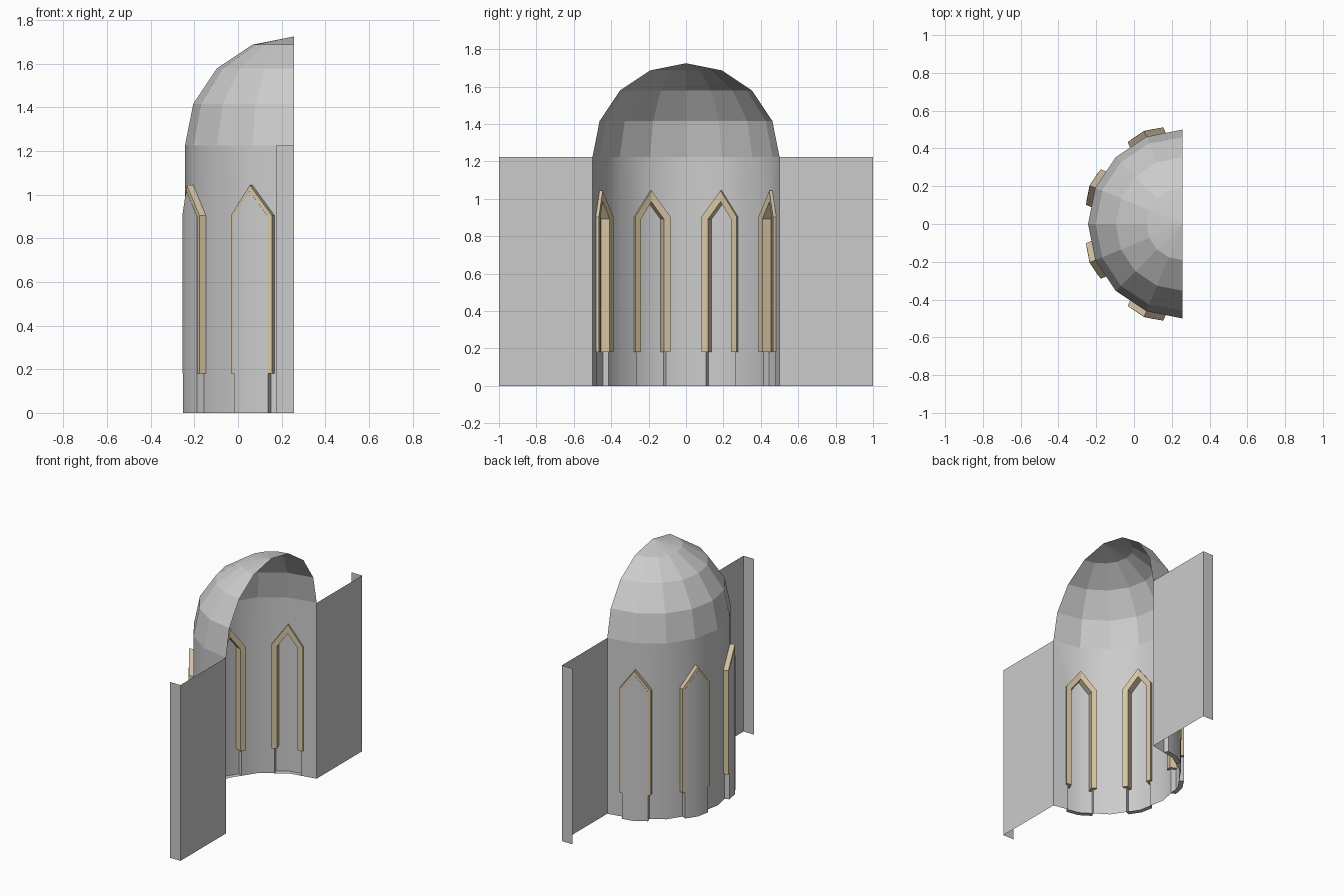
import bpy, bmesh, math
from mathutils import Vector

if "Cube" in bpy.data.objects:
    bpy.data.objects.remove(bpy.data.objects["Cube"])

CX, R, H = 0.257, 0.5, 1.225          # apse centre x, radius, wall height
STEP = math.radians(22.5)
BEND = math.tan(STEP / 2)             # fall-off of the wall facets from a window centre line
U_END = R * math.sin(STEP)
WINDOWS = [-3 * STEP, -STEP, STEP, 3 * STEP]

tan_mat = bpy.data.materials.new("tan_stone")
tan_mat.diffuse_color = (0.68, 0.56, 0.37, 1)
tan_mat.use_nodes = True
tan_mat.node_tree.nodes["Principled BSDF"].inputs["Base Color"].default_value = tan_mat.diffuse_color


def place(a, u, z, off=0.0):
    """Point on the bent wall: u along the wall, off outward, around a window at angle a."""
    w = R - BEND * abs(u) + off
    return Vector((CX - w * math.cos(a) + u * math.sin(a),
                   w * math.sin(a) + u * math.cos(a), z))


def face(bm, pts):
    bm.faces.new([bm.verts.new(p) for p in pts])


def finish(bm, name, mat=None, smooth=False):
    bmesh.ops.remove_doubles(bm, verts=bm.verts, dist=1e-4)
    bmesh.ops.recalc_face_normals(bm, faces=bm.faces)
    me = bpy.data.meshes.new(name)
    bm.to_mesh(me)
    bm.free()
    ob = bpy.data.objects.new(name, me)
    bpy.context.collection.objects.link(ob)
    if mat:
        me.materials.append(mat)
    if smooth:
        bpy.ops.object.select_all(action='DESELECT')
        ob.select_set(True)
        bpy.context.view_layer.objects.active = ob
        bpy.ops.object.shade_smooth_by_angle(angle=math.radians(30))
    return ob


# Curved wall with pointed window panels pushed outward
PU, PE, PA, PO = 0.085, 0.898, 1.014, 0.033   # panel half width, eave, apex, push-out
bm = bmesh.new()
for a in WINDOWS:
    for s in (-1, 1):
        face(bm, [place(a, s * u, z) for u, z in
                  [(PU, 0), (U_END, 0), (U_END, H), (0, H), (0, PA), (PU, PE)]])
        outline = [(0, 0), (PU, 0), (PU, PE), (0, PA)]
        face(bm, [place(a, s * u, z, PO) for u, z in outline])
        for (u0, z0), (u1, z1) in zip(outline, outline[1:]):
            face(bm, [place(a, s * u0, z0), place(a, s * u1, z1),
                      place(a, s * u1, z1, PO), place(a, s * u0, z0, PO)])
finish(bm, "curved_wall", smooth=True)

# Half dome, flat facets
bm = bmesh.new()


def dome_pt(i, j):
    t, p = (i - 4) * STEP, j * STEP
    r = R * math.cos(p)
    return Vector((CX - r * math.cos(t), r * math.sin(t), H + R * math.sin(p)))


for i in range(8):
    for j in range(4):
        pts = [dome_pt(i, j), dome_pt(i + 1, j), dome_pt(i + 1, j + 1)]
        if j < 3:
            pts.append(dome_pt(i, j + 1))
        face(bm, pts)
finish(bm, "half_dome")

# Flat side walls with short end returns
bm = bmesh.new()
for s in (-1, 1):
    path = [(CX, s * R), (CX, s * 1.0), (CX - 0.083, s * 1.0)]
    for (x0, y0), (x1, y1) in zip(path, path[1:]):
        face(bm, [Vector((x0, y0, 0)), Vector((x1, y1, 0)),
                  Vector((x1, y1, H)), Vector((x0, y0, H))])
finish(bm, "side_walls")

# Pointed window frames, open at the bottom, bent to follow the wall
OUTER = [(0.102, 0.18), (0.102, 0.904), (0, 1.044)]
INNER = [(0.066, 0.18), (0.066, 0.893), (0, 0.984)]
IN_OFF, OUT_OFF = -0.018, 0.032
for n, a in enumerate(WINDOWS):
    bm = bmesh.new()
    for s in (-1, 1):
        rings = []
        for (uo, zo), (ui, zi) in zip(OUTER, INNER):
            rings.append([place(a, s * uo, zo, IN_OFF), place(a, s * uo, zo, OUT_OFF),
                          place(a, s * ui, zi, OUT_OFF), place(a, s * ui, zi, IN_OFF)])
        face(bm, rings[0])
        for r0, r1 in zip(rings, rings[1:]):
            for k in range(4):
                m = (k + 1) % 4
                face(bm, [r0[k], r0[m], r1[m], r1[k]])
    finish(bm, f"window_frame_{n + 1}", tan_mat)
